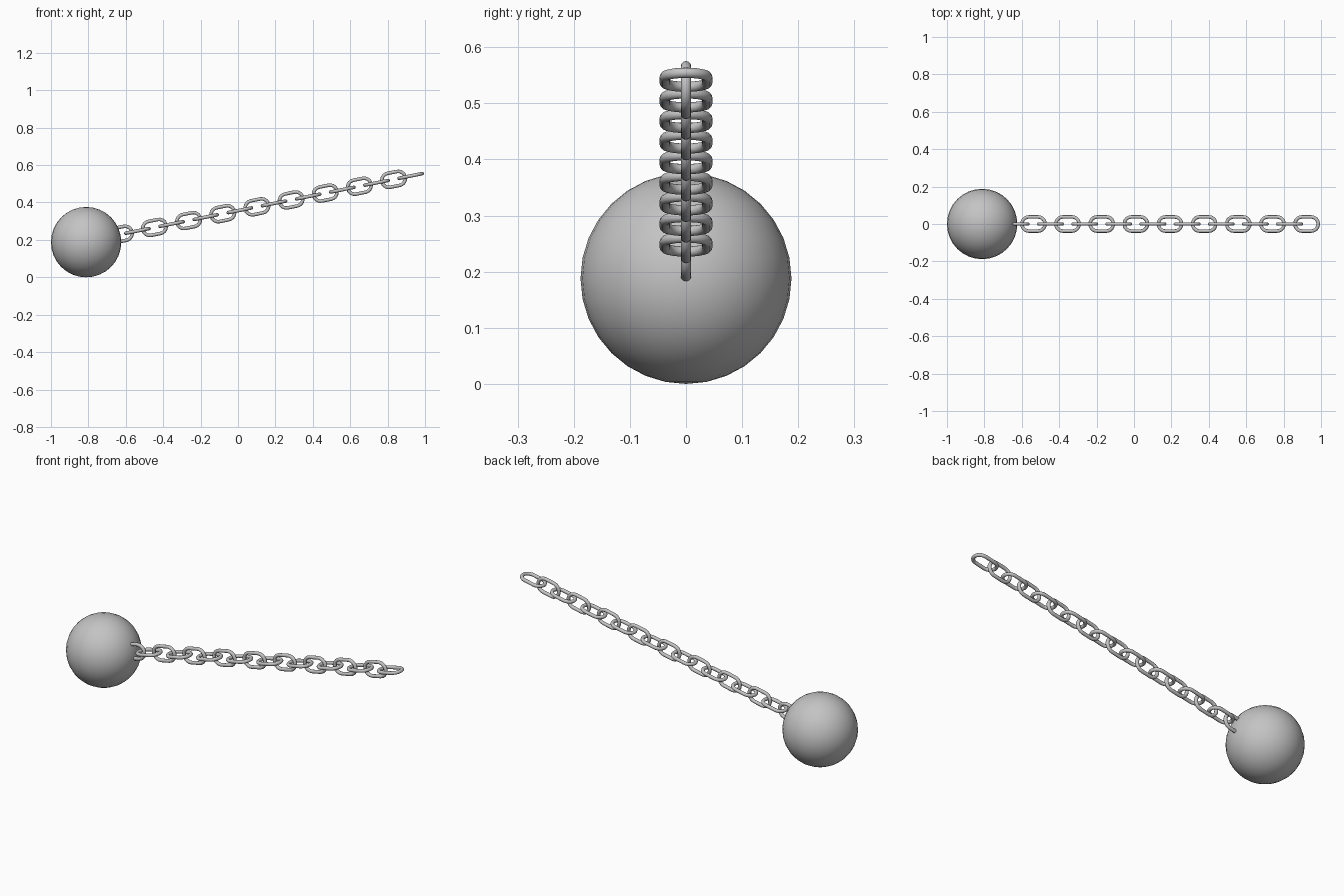
import bpy, bmesh, math
from mathutils import Vector, Matrix

if "Cube" in bpy.data.objects:
    bpy.data.objects.remove(bpy.data.objects["Cube"])

steel = bpy.data.materials.new("steel_grey")
steel.diffuse_color = (0.55, 0.55, 0.55, 1)
steel.use_nodes = True
steel.node_tree.nodes["Principled BSDF"].inputs["Base Color"].default_value = steel.diffuse_color

# Heavy ball
bpy.ops.mesh.primitive_uv_sphere_add(segments=32, ring_count=16, radius=0.188,
                                     location=(-0.812, 0, 0.188))
ball = bpy.context.object
ball.name = "ball"
ball.data.materials.append(steel)
bpy.ops.object.shade_smooth()

# Chain link: round wire swept round a stadium path lying in the local XY plane
WIRE, BEND, STRAIGHT = 0.0093, 0.0378, 0.0256
ARC, SIDES = 10, 12


def link_mesh():
    bm = bmesh.new()
    rings = []
    for side in (1, -1):
        for i in range(ARC + 1):
            a = -math.pi / 2 + math.pi * i / ARC + (0 if side == 1 else math.pi)
            out = Vector((math.cos(a), math.sin(a), 0))
            centre = Vector((side * STRAIGHT, 0, 0)) + out * BEND
            ring = []
            for j in range(SIDES):
                t = 2 * math.pi * j / SIDES
                offset = out * math.cos(t) + Vector((0, 0, math.sin(t)))
                ring.append(bm.verts.new(centre + offset * WIRE))
            rings.append(ring)
    for k, ring in enumerate(rings):
        nxt = rings[(k + 1) % len(rings)]
        for j in range(SIDES):
            m = (j + 1) % SIDES
            bm.faces.new((ring[j], nxt[j], nxt[m], ring[m]))
    bmesh.ops.recalc_face_normals(bm, faces=bm.faces)
    for f in bm.faces:
        f.smooth = True
    me = bpy.data.meshes.new("chain_link")
    bm.to_mesh(me)
    bm.free()
    me.materials.append(steel)
    return me


# Straight rising chain; links alternate upright and flat, first one set in the ball
mesh = link_mesh()
start, end = Vector((-0.629, 0, 0.230)), Vector((0.923, 0, 0.542))
COUNT = 18
slope = math.atan2(end.z - start.z, end.x - start.x)
for i in range(COUNT):
    link = bpy.data.objects.new(f"chain_link_{i + 1}", mesh)
    bpy.context.collection.objects.link(link)
    roll = math.pi / 2 if i % 2 == 0 else 0
    link.matrix_world = (Matrix.Translation(start.lerp(end, i / (COUNT - 1)))
                         @ Matrix.Rotation(-slope, 4, 'Y')
                         @ Matrix.Rotation(roll, 4, 'X'))
